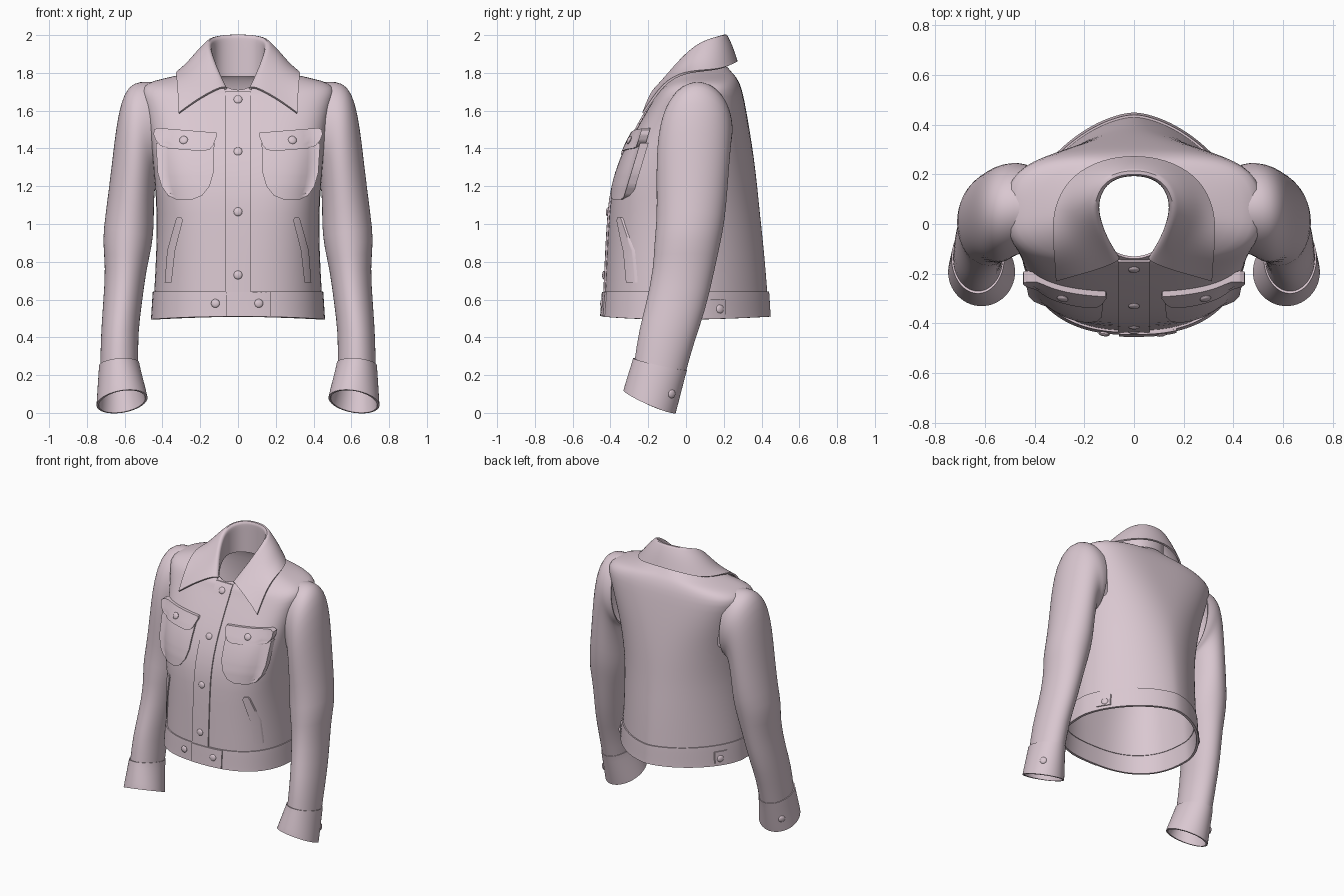
import bpy, bmesh, math
from mathutils import Vector, Matrix
from mathutils.bvhtree import BVHTree

if "Cube" in bpy.data.objects:
    bpy.data.objects.remove(bpy.data.objects["Cube"])

fabric = bpy.data.materials.new("dusty_pink_cloth")
fabric.diffuse_color = (0.70, 0.575, 0.635, 1)
fabric.use_nodes = True
fabric.node_tree.nodes["Principled BSDF"].inputs["Base Color"].default_value = fabric.diffuse_color


def make(name, verts, faces, mirror=False, subsurf=0):
    me = bpy.data.meshes.new(name)
    me.from_pydata([tuple(v) for v in verts], [], faces)
    me.materials.append(fabric)
    ob = bpy.data.objects.new(name, me)
    bpy.context.collection.objects.link(ob)
    if mirror:
        m = ob.modifiers.new("mirror", 'MIRROR')
        m.merge_threshold = 0.0005
    if subsurf:
        s = ob.modifiers.new("smooth", 'SUBSURF')
        s.levels = s.render_levels = subsurf
        s.boundary_smooth = 'PRESERVE_CORNERS'
    return ob


def thicken(ob, t=0.012):
    s = ob.modifiers.new("thickness", 'SOLIDIFY')
    s.thickness, s.offset = t, -1


def grid_faces(rows, cols, closed=False):
    n = cols if closed else cols - 1
    return [(i * cols + j, i * cols + (j + 1) % cols,
             (i + 1) * cols + (j + 1) % cols, (i + 1) * cols + j)
            for i in range(rows - 1) for j in range(n)]


def surface(ob):
    return BVHTree.FromObject(ob, bpy.context.evaluated_depsgraph_get())


# ---- torso: superellipse rings, bottom to top
N = 56


def torso_ring(w, yf, yb, zf, zs, zb, nf, nb):
    yc, pts = (yf + yb) / 2, []
    for k in range(N):
        a = 2 * math.pi * k / N
        c, s = math.cos(a), math.sin(a)
        n = nf if s < 0 else nb
        x = w * math.copysign(abs(c) ** (2 / n), c)
        y = yc + (yb - yc) * math.copysign(abs(s) ** (2 / n), s)
        pts.append((x, y, zs + ((zf if s < 0 else zb) - zs) * s * s))
    return pts


def torso_loft(name, rings):
    verts = [p for r in rings for p in torso_ring(*r)]
    return make(name, verts, grid_faces(len(rings), N, True), subsurf=1)


torso = torso_loft("torso", [
    (.445, -.43, .432, .63, .63, .63, 2.5, 1.65),
    (.432, -.42, .415, .85, .85, .85, 2.6, 1.7),
    (.43, -.408, .39, 1.07, 1.07, 1.07, 2.9, 1.8),
    (.44, -.39, .378, 1.2, 1.2, 1.2, 3.4, 1.9),
    (.452, -.342, .36, 1.35, 1.35, 1.35, 3.7, 2.1),
    (.472, -.265, .337, 1.5, 1.5, 1.5, 3.5, 2.5),
    (.502, -.208, .312, 1.6, 1.64, 1.64, 3.2, 2.9),
    (.525, -.178, .295, 1.65, 1.71, 1.72, 3.0, 3.0),
    (.485, -.165, .275, 1.68, 1.748, 1.762, 2.9, 2.9),
    (.39, -.157, .262, 1.69, 1.772, 1.782, 2.6, 2.6),
    (.28, -.15, .245, 1.698, 1.795, 1.80, 2.2, 2.1),
    (.17, -.14, .22, 1.71, 1.83, 1.83, 2.0, 2.0)])
hem = torso_loft("hem_band", [
    (.462, -.448, .450, .51, .495, .51, 2.5, 1.65),
    (.460, -.446, .448, .53, .52, .53, 2.5, 1.65),
    (.454, -.440, .443, .62, .62, .62, 2.5, 1.65),
    (.452, -.438, .441, .642, .642, .642, 2.5, 1.65)])
torso_bvh, hem_bvh = surface(torso), surface(hem)

# armholes: open the torso wall hidden inside each sleeve
bm = bmesh.new()
bm.from_mesh(torso.data)
hidden = []
for f in bm.faces:
    c = f.calc_center_median()
    if abs(c.x) > .40 and ((c.y - .05) / .15) ** 2 + ((c.z - 1.47) / .2) ** 2 < 1:
        hidden.append(f)
bmesh.ops.delete(bm, geom=hidden, context='FACES')
bm.to_mesh(torso.data)
bm.free()
thicken(torso)
thicken(hem, 0.016)


# ---- sleeves: rings given by outer point, inner point, y front, y back, tilt
def sleeve_loft(name, rings, n=28):
    verts = []
    for xo, zo, xi, zi, yf, yb, tilt in rings:
        for k in range(n):
            c, s = math.cos(2 * math.pi * k / n), math.sin(2 * math.pi * k / n)
            verts.append(((xo + xi) / 2 + c * (xo - xi) / 2,
                          (yf + yb) / 2 + s * (yb - yf) / 2,
                          (zo + zi) / 2 + c * (zo - zi) / 2 - s * tilt))
    return make(name, verts, grid_faces(len(rings), n, True), True, 1)


sleeve = sleeve_loft("sleeves", [
    (.730, .23, .527, .24, -.275, -.003, .03),
    (.727, .40, .530, .42, -.25, .045, .03),
    (.717, .55, .508, .58, -.21, .105, .02),
    (.700, .78, .485, .76, -.172, .155, 0),
    (.720, .91, .455, .88, -.170, .182, 0),
    (.702, 1.05, .445, .98, -.155, .207, 0),
    (.670, 1.30, .445, 1.10, -.157, .222, 0),
    (.648, 1.50, .44, 1.18, -.157, .232, 0),
    (.620, 1.65, .435, 1.22, -.150, .24, 0),
    (.580, 1.732, .43, 1.24, -.138, .245, 0),
    (.52, 1.758, .425, 1.25, -.125, .25, 0),
    (.45, 1.752, .415, 1.26, -.11, .24, 0)])
cuff = sleeve_loft("cuffs", [
    (.75, .04, .478, .08, -.332, -.053, .06),
    (.749, .06, .482, .10, -.328, -.047, .058),
    (.738, .23, .520, .25, -.285, .000, .034),
    (.736, .25, .522, .265, -.281, .006, .032)])
cuff_bvh = surface(cuff)
thicken(sleeve)
thicken(cuff)

# ---- collar: stand rises to the fold, then falls to the outer edge
fold = [(.07, -.14, 1.72), (.12, -.06, 1.83), (.152, .03, 1.925), (.155, .10, 1.97),
        (.12, .17, 1.99), (.06, .20, 2.0), (0, .207, 2.0)]
edge = [(.305, -.185, 1.565), (.316, -.08, 1.70), (.32, 0, 1.765), (.30, .10, 1.80),
        (.24, .19, 1.82), (.13, .25, 1.85), (0, .268, 1.86)]
base_z = [1.69, 1.74, 1.77, 1.78, 1.78, 1.78, 1.78]
verts = []
for f, e, bz in zip(fold, edge, base_z):
    f, e = Vector(f), Vector(e)
    verts += [Vector((f.x, f.y, bz)), f.lerp(Vector((f.x, f.y, bz)), .25)]
    for t in (0, .12, .4, .7, 1):
        p = f.lerp(e, t)
        p.z += .014 * math.sin(math.pi * t)
        if t > 0:
            loc, nor, _, _ = torso_bvh.find_nearest(p)
            if (p - loc).dot(nor) < .018:
                p = loc + nor * .018
        if f.x == 0:
            p.x = 0
        verts.append(p)
collar = make("collar", verts, [f[::-1] for f in grid_faces(7, 7)], True, 2)
thicken(collar)


# ---- plates laid on a surface, seen from the front or from the right side
def cast(bvh, a, b, side=False):
    for k in range(12):
        q = a * (1 - .015 * k)
        o, d = ((2, q, b), (-1, 0, 0)) if side else ((q, -2, b), (0, 1, 0))
        loc, nor, _, _ = bvh.ray_cast(Vector(o), Vector(d))
        if loc:
            return loc, nor
    return Vector((a, -.15, b)), Vector((0, -1, 0))


def patch(name, bvh, rows, lift, mirror=False, skew=0, lim=False, side=False, nx=10, sub=4):
    fine = []
    for r0, r1 in zip(rows, rows[1:]):
        fine += [Vector(r0).lerp(Vector(r1), k / sub) for k in range(sub)]
    fine.append(Vector(rows[-1]))
    verts = []
    for i in range(-1, len(fine) + 1):
        z, xl, xr = fine[min(max(i, 0), len(fine) - 1)]
        for j in range(-1, nx + 2):
            a = xl + (xr - xl) * min(max(j, 0), nx) / nx
            b = z + skew * (a - .28)
            rim = i in (-1, len(fine)) or j in (-1, nx + 1)
            hit = cast(bvh, a, b, side)[0]
            if side:
                verts.append((hit.x + (-.006 if rim else lift), a, b))
            else:
                y = hit.y - lift
                if lim:
                    y = min(y, -.21 - (1.5 - z) * .3 - lift)
                if rim:
                    y = min(hit.y + .006, y + .045)
                verts.append((a, y, b))
    return make(name, verts, grid_faces(len(fine) + 2, nx + 3), mirror)


patch("button_placket", torso_bvh,
      [(.64, -.065, .065), (1.1, -.065, .065), (1.4, -.065, .065), (1.705, -.065, .065)], .009, sub=10)
patch("hem_overlap", hem_bvh, [(.513, -.06, .172), (.641, -.06, .172)], .008)
patch("chest_pocket", torso_bvh,
      [(1.13, .24, .33), (1.15, .19, .37), (1.2, .15, .405), (1.27, .13, .425), (1.43, .125, .435)],
      .012, True, lim=True)
patch("pocket_flap", torso_bvh,
      [(1.393, .19, .37), (1.404, .15, .41), (1.43, .13, .435), (1.46, .12, .447),
       (1.485, .11, .445), (1.497, .115, .425)], .022, True, skew=.08, lim=True)
patch("pocket_welt", torso_bvh,
      [(.69, .352, .388), (.86, .333, .375), (1.02, .292, .33), (1.035, .30, .322)], .012, True)
patch("hem_side_tab", hem_bvh, [(.52, .13, .21), (.60, .13, .21)], .008, True, side=True)


# ---- buttons: flattened spheres facing along the surface normal
def button(name, bvh, a, b, lift, mirror=False, side=False):
    loc, nor = cast(bvh, a, b, side)
    bm = bmesh.new()
    rot = nor.to_track_quat('Z', 'Y').to_matrix().to_4x4()
    out = Vector((1, 0, 0)) if side else Vector((0, -1, 0))
    bmesh.ops.create_uvsphere(bm, u_segments=16, v_segments=8, radius=.023,
                              matrix=Matrix.Translation(loc + out * lift) @ rot
                              @ Matrix.Diagonal((1, 1, .4, 1)))
    ob = make(name, [], [], mirror)
    bm.to_mesh(ob.data)
    bm.free()


for z in (1.66, 1.385, 1.065, .73):
    button("front_button", torso_bvh, 0, z, .010)
for x in (-.12, .11):
    button("hem_button", hem_bvh, x, .58, .008)
button("flap_button", torso_bvh, .288, 1.445, .026, True)
button("hem_side_button", hem_bvh, .18, .55, .009, True, True)
button("cuff_button", cuff_bvh, -.075, .10, .002, True, True)

# ---- apply modifiers, smooth shading with crisp edges
bpy.ops.object.select_all(action='SELECT')
bpy.context.view_layer.objects.active = torso
bpy.ops.object.convert(target='MESH')
bpy.ops.object.shade_smooth_by_angle(angle=math.radians(40))
